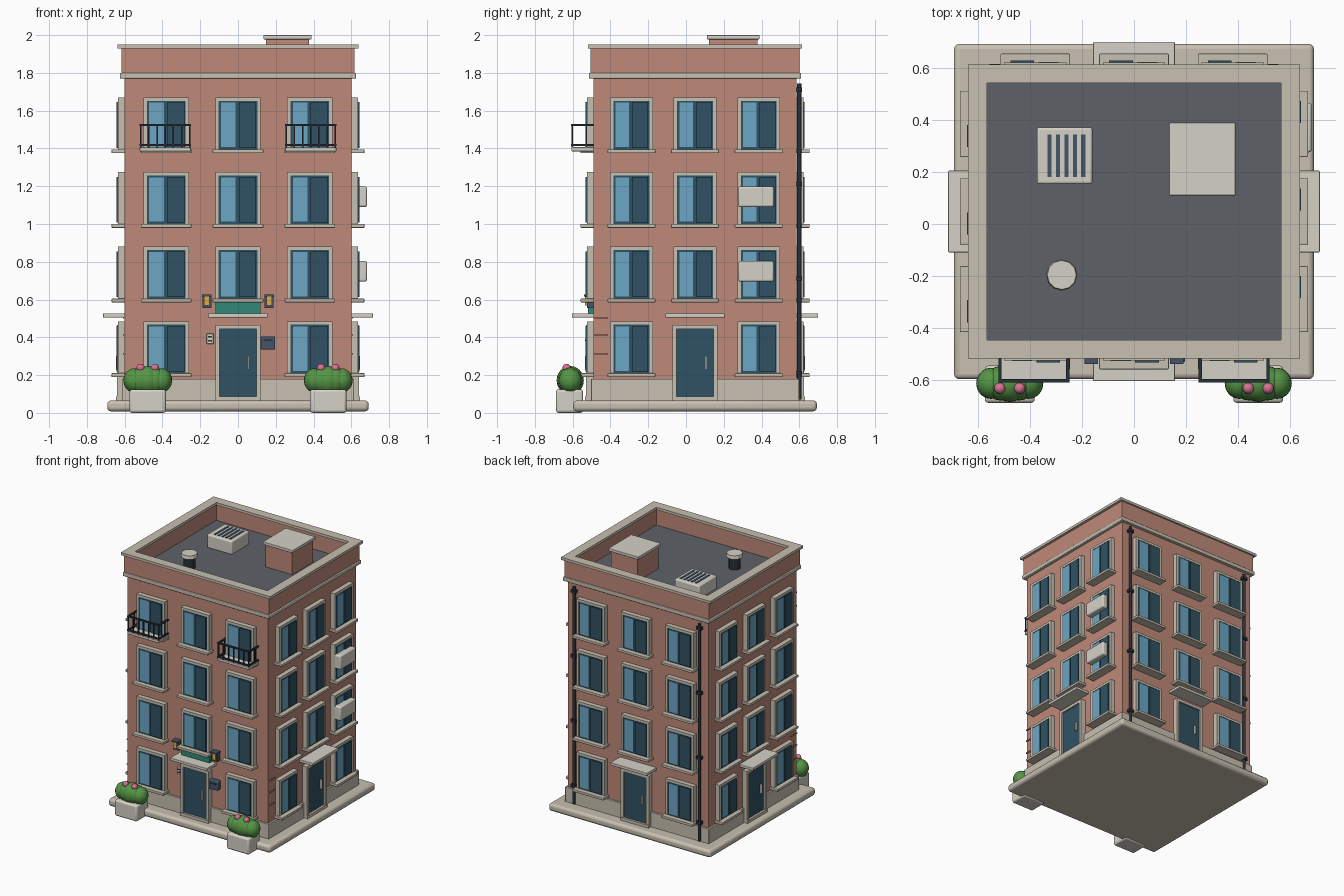
import bpy, bmesh, math
from mathutils import Matrix, Vector

if "Cube" in bpy.data.objects:
    bpy.data.objects.remove(bpy.data.objects["Cube"])

CY = 0.048                      # building centre in y
HX, HY = 0.60, 0.537            # wall half sizes
COLORS = {
    "brick": (0.52, 0.25, 0.19), "stone": (0.58, 0.53, 0.44), "pale": (0.66, 0.64, 0.57),
    "navy": (0.03, 0.085, 0.125), "glass": (0.15, 0.38, 0.56), "roof": (0.11, 0.12, 0.135),
    "dark": (0.022, 0.03, 0.04), "green": (0.09, 0.30, 0.06), "pink": (0.69, 0.17, 0.29),
    "teal": (0.03, 0.25, 0.18), "amber": (0.75, 0.42, 0.07), "slate": (0.06, 0.09, 0.14),
}
MATS = {}
for key, c in COLORS.items():
    MATS[key] = bpy.data.materials.new(key)
    MATS[key].diffuse_color = (*c, 1)
PARTS = {}                      # name -> (bmesh, material, bevel)


def mesh(name, mat, bevel=0.0):
    return PARTS.setdefault(name, (bmesh.new(), mat, bevel))[0]


def box(name, mat, x, y, z, bevel=0.0, m=Matrix()):
    """Box from (min, max) ranges, optionally moved by matrix m."""
    size = Vector((x[1] - x[0], y[1] - y[0], z[1] - z[0]))
    mid = Vector((x[0] + x[1], y[0] + y[1], z[0] + z[1])) / 2
    bmesh.ops.create_cube(mesh(name, mat, bevel), size=1,
                          matrix=m @ Matrix.Translation(mid) @ Matrix.Diagonal((*size, 1)))


def cyl(name, mat, r, x, y, z, n=12, r2=None):
    bmesh.ops.create_cone(mesh(name, mat), cap_ends=True, segments=n, radius1=r,
                          radius2=r if r2 is None else r2, depth=z[1] - z[0],
                          matrix=Matrix.Translation((x, y, (z[0] + z[1]) / 2)))


def ball(name, mat, loc, scale, u=20, v=12):
    bmesh.ops.create_uvsphere(mesh(name, mat), u_segments=u, v_segments=v, radius=1,
                              matrix=Matrix.Translation(loc) @ Matrix.Diagonal((*scale, 1)))


def slab(name, mat, hx, hy, z, bevel=0.0):
    box(name, mat, (-hx, hx), (CY - hy, CY + hy), z, bevel)


def ring(name, mat, ox, oy, ix, iy, z):
    """Rectangular ring around the building centre."""
    bm = mesh(name, mat)
    loops = []
    for hx, hy, h in ((ox, oy, z[0]), (ox, oy, z[1]), (ix, iy, z[1]), (ix, iy, z[0])):
        loops.append([bm.verts.new((sx * hx, CY + sy * hy, h))
                      for sx, sy in ((-1, -1), (1, -1), (1, 1), (-1, 1))])
    for a, b in zip(loops, loops[1:] + loops[:1]):
        for i in range(4):
            j = (i + 1) % 4
            bm.faces.new((a[i], a[j], b[j], b[i]))


class Wall:
    """Local frame of one facade: u to the right, v outward, z up."""
    def __init__(self, turn, dist):
        self.m = Matrix.Translation((0, CY, 0)) @ Matrix.Rotation(turn * math.pi / 2, 4, 'Z')
        self.d = dist

    def box(self, name, mat, u, v, z, bevel=0.0):
        box(name, mat, u, (-self.d - v[1], -self.d - v[0]), z, bevel, self.m)

    def frame(self, name, u, w, z, t, v):
        self.box(name, "stone", (u - w, u - w + t), v, z)
        self.box(name, "stone", (u + w - t, u + w), v, z)
        self.box(name, "stone", (u - w + t, u + w - t), v, (z[1] - t, z[1]))

    def window(self, u, z, w):
        self.frame("window_frames", u, w, (z + 0.02, z + 0.295), 0.018, (-0.01, 0.036))
        self.box("window_sills", "stone", (u - w - 0.014, u + w + 0.014), (-0.01, 0.07), (z, z + 0.02), 0.004)
        g = w - 0.018
        self.box("window_sashes", "navy", (u - g, u + g), (-0.01, 0.034), (z + 0.02, z + 0.277))
        self.box("window_panes", "glass", (u - g + 0.012, u - 0.012), (0.03, 0.038), (z + 0.032, z + 0.267))
        self.box("window_dark_panes", "navy", (u + 0.004, u + g - 0.006), (0.03, 0.043), (z + 0.028, z + 0.27))

    def door(self):
        self.frame("door_frames", 0, 0.12, (0.065, 0.465), 0.022, (-0.01, 0.04))
        self.box("door_leaves", "navy", (-0.098, 0.098), (-0.01, 0.028), (0.065, 0.443))
        self.box("door_steps", "stone", (-0.12, 0.12), (0, 0.045), (0.06, 0.088))
        self.box("door_handles", "pale", (0.053, 0.062), (0.025, 0.045), (0.23, 0.30))
        self.box("door_canopies", "pale", (-0.157, 0.157), (-0.01, 0.115), (0.505, 0.527), 0.004)


# base, walls and parapet
slab("ground_slab", "stone", 0.692, 0.645, (0.008, 0.066), 0.02)
slab("plinth", "stone", 0.614, 0.551, (0.06, 0.18), 0.004)
slab("brick_walls", "brick", HX, HY, (0.06, 1.79))
slab("cornice", "stone", 0.625, 0.562, (1.77, 1.80), 0.005)
ring("parapet", "brick", 0.618, 0.553, 0.575, 0.508, (1.795, 1.935))
ring("parapet_cap", "stone", 0.638, 0.566, 0.565, 0.495, (1.93, 1.95))
slab("roof_deck", "roof", 0.58, 0.51, (1.785, 1.805))

# four facades
walls = [Wall(i, (HY, HX)[i % 2]) for i in range(4)]
for i, wall in enumerate(walls):
    step, w = ((0.38, 0.12), (0.337, 0.113))[i % 2]
    for row in range(4):
        for col in (-1, 0, 1):
            if row or col:
                wall.window(col * step, 0.19 + 0.395 * row, w)
    wall.door()
front, right, back, left = walls

# balconies
for c in (-0.385, 0.385):
    front.box("balcony_floors", "pale", (c - 0.136, c + 0.136), (0, 0.118), (1.385, 1.407), 0.004)
    for z in (1.518, 1.412):
        front.box("balcony_rails", "dark", (c - 0.136, c + 0.136), (0.108, 0.12), (z, z + 0.011))
        for s in (-1, 1):
            u = c + s * 0.13
            front.box("balcony_rails", "dark", (u - 0.006, u + 0.006), (0, 0.115), (z, z + 0.011))
    for k in range(7):
        u = c - 0.13 + k * 0.26 / 6
        front.box("balcony_rails", "dark", (u - 0.004, u + 0.004), (0.109, 0.118), (1.40, 1.52))
    for s in (-1, 1):
        u = c + s * 0.13
        front.box("balcony_rails", "dark", (u - 0.004, u + 0.004), (0.035, 0.043), (1.40, 1.52))

# entrance fittings
front.box("shop_sign", "teal", (-0.12, 0.12), (0, 0.03), (0.527, 0.59))
for u in (-0.165, 0.165):
    front.box("lantern_bodies", "slate", (u - 0.024, u + 0.024), (0, 0.035), (0.555, 0.625))
    front.box("lantern_glass", "amber", (u - 0.015, u + 0.015), (0.03, 0.045), (0.568, 0.615))
    front.box("lantern_caps", "slate", (u - 0.026, u + 0.026), (0, 0.05), (0.617, 0.627))
front.box("intercom", "pale", (-0.166, -0.13), (0, 0.018), (0.365, 0.42), 0.003)
for z in (0.377, 0.398):
    front.box("intercom_buttons", "dark", (-0.158, -0.138), (0.015, 0.021), (z, z + 0.008))
front.box("mailbox", "slate", (0.12, 0.197), (0, 0.042), (0.335, 0.405), 0.006)
front.box("mailbox_slot", "dark", (0.135, 0.183), (0.035, 0.045), (0.38, 0.388))

# cooling units on the right wall
for z in (0.695, 1.09):
    right.box("cooling_units", "pale", (0.228, 0.417), (0.0, 0.083), (z, z + 0.108), 0.01)

# brick joint strips at the front corners of the side walls
for z in (0.31, 0.41, 0.50):
    right.box("brick_strips", "brick", (-HY, -HY + 0.075), (0, 0.008), (z, z + 0.008))
    left.box("brick_strips", "brick", (HY - 0.075, HY), (0, 0.008), (z, z + 0.008))

# drainpipes on the back
for x in (-0.535, 0.535):
    cyl("drainpipes", "dark", 0.012, x, CY + HY + 0.014, (0.07, 1.745))
    for z in (0.2, 0.7, 1.2, 1.70):
        box("pipe_brackets", "dark", (x - 0.02, x + 0.02), (CY + HY, CY + HY + 0.03), (z, z + 0.022))

# rooftop: hatch, vent unit, flue
box("roof_hatch", "brick", (0.148, 0.377), (0.123, 0.378), (1.80, 1.982))
box("roof_hatch_lid", "pale", (0.135, 0.39), (0.11, 0.39), (1.978, 2.0), 0.003)
box("roof_vent_unit", "pale", (-0.374, -0.16), (0.153, 0.372), (1.80, 1.905), 0.01)
for k in range(5):
    x = -0.325 + k * 0.0325
    box("roof_vent_slots", "slate", (x - 0.008, x + 0.008), (0.18, 0.345), (1.90, 1.909))
cyl("flue_pipe", "dark", 0.042, -0.278, -0.196, (1.80, 1.90))
cyl("flue_cap", "pale", 0.06, -0.278, -0.196, (1.895, 1.922), 12, 0.056)

# planters with bushes and blossoms
for x in (-0.478, 0.478):
    box("planters", "pale", (x - 0.096, x + 0.096), (-0.688, -0.545), (0.0, 0.125), 0.014)
    for k in (-2, -1, 0, 1, 2):
        r = 0.072 - 0.006 * abs(k)
        ball("bushes", "green", (x + k * 0.036, -0.613, 0.172), (r * 0.95, r, r * 1.06))
    for dx in (-0.038, 0.038):
        ball("blossoms", "pink", (x + dx, -0.632, 0.238), (0.022, 0.022, 0.022), 12, 8)

# turn the collected meshes into objects
for name, (bm, mat, bevel) in PARTS.items():
    bmesh.ops.recalc_face_normals(bm, faces=bm.faces)
    me = bpy.data.meshes.new(name)
    bm.to_mesh(me)
    bm.free()
    me.materials.append(MATS[mat])
    ob = bpy.data.objects.new(name, me)
    bpy.context.collection.objects.link(ob)
    if bevel:
        mod = ob.modifiers.new("bevel", 'BEVEL')
        mod.width, mod.segments = bevel, 3
    if bevel or name in ("bushes", "blossoms", "drainpipes"):
        bpy.ops.object.select_all(action='DESELECT')
        ob.select_set(True)
        bpy.context.view_layer.objects.active = ob
        bpy.ops.object.shade_smooth_by_angle(angle=math.radians(40))

for m in bpy.data.materials:
    if m.users and not m.is_grease_pencil:
        m.use_nodes = True
        m.node_tree.nodes["Principled BSDF"].inputs["Base Color"].default_value = m.diffuse_color
